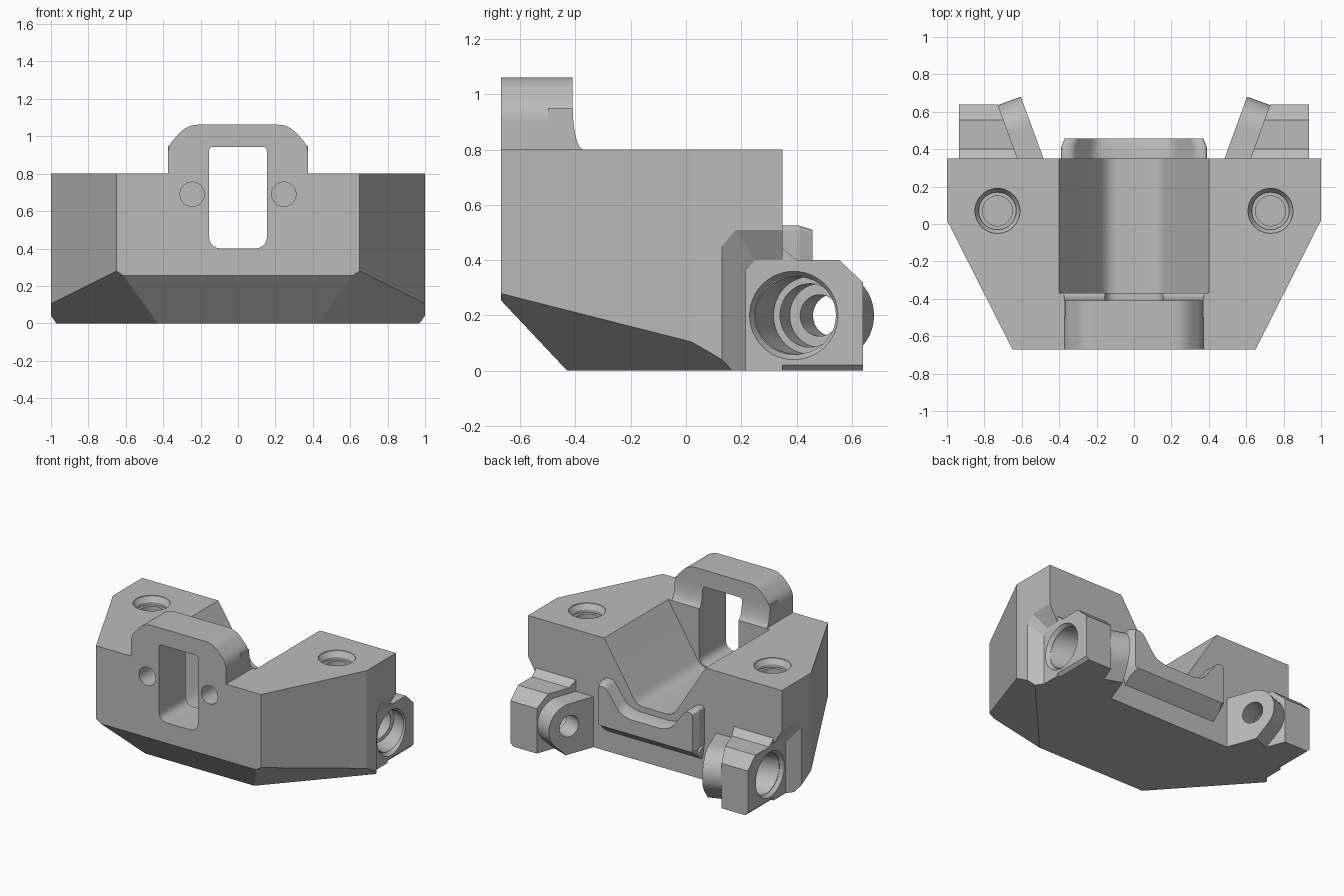
import bpy, bmesh, math
from mathutils import Vector

default = bpy.data.objects.get("Cube")
if default:
    bpy.data.objects.remove(default, do_unlink=True)

grey = bpy.data.materials.new("light grey")
grey.use_nodes = True
colour = (0.5, 0.5, 0.5, 1)
grey.diffuse_color = colour
grey.node_tree.nodes["Principled BSDF"].inputs["Base Color"].default_value = colour


def loft(name, loops, planes=()):
    """Solid through matching loops, trimmed by (point, outward normal) planes."""
    bm = bmesh.new()
    rings = [[bm.verts.new(p) for p in loop] for loop in loops]
    n = len(rings[0])
    for a, b in zip(rings, rings[1:]):
        for i in range(n):
            j = (i + 1) % n
            bm.faces.new((a[i], a[j], b[j], b[i]))
    bm.faces.new(rings[0])
    bm.faces.new(rings[-1])
    for co, no in planes:
        geom = bm.verts[:] + bm.edges[:] + bm.faces[:]
        bmesh.ops.bisect_plane(bm, geom=geom, plane_co=co, plane_no=no, clear_outer=True)
        rim = [e for e in bm.edges if e.is_boundary]
        bmesh.ops.holes_fill(bm, edges=rim, sides=0)
    bmesh.ops.recalc_face_normals(bm, faces=bm.faces[:])
    mesh = bpy.data.meshes.new(name)
    bm.to_mesh(mesh)
    bm.free()
    mesh.materials.append(grey)
    ob = bpy.data.objects.new(name, mesh)
    bpy.context.collection.objects.link(ob)
    return ob


def prism_y(name, outline, y0, y1):
    return loft(name, [[(x, y, z) for x, z in outline] for y in (y0, y1)])


def prism_x(name, outline, x0, x1, planes=()):
    return loft(name, [[(x, y, z) for y, z in outline] for x in (x0, x1)], planes)


def mirrored(half):
    return half + [(-x, z) for x, z in reversed(half)]


def rounded(corners):
    """Outline from (x, z, rounding length) corners."""
    out = []
    for i, (x, z, r) in enumerate(corners):
        p = Vector((x, z))
        if not r:
            out.append((x, z))
            continue
        a, b = (p + (Vector(corners[k][:2]) - p).normalized() * r
                for k in (i - 1, (i + 1) % len(corners)))
        for k in range(9):
            t = k / 8
            out.append(tuple(a * (1 - t) ** 2 + p * 2 * t * (1 - t) + b * t * t))
    return out


def mirrored_round(half):
    return rounded(half + [(-x, z, r) for x, z, r in reversed(half)])


def turned(name, origin, axis, steps, sides=48):
    """Stepped round solid from (depth, radius) pairs along an axis."""
    axis = Vector(axis).normalized()
    u = axis.orthogonal().normalized()
    v = axis.cross(u)
    angles = [math.tau * i / sides for i in range(sides)]
    return loft(name, [[Vector(origin) + axis * d + (u * math.cos(t) + v * math.sin(t)) * r
                        for t in angles] for d, r in steps])


def combine(target, tool, operation):
    mod = target.modifiers.new(operation, 'BOOLEAN')
    mod.operation, mod.solver, mod.object = operation, 'EXACT', tool
    bpy.context.view_layer.objects.active = target
    bpy.ops.object.modifier_apply(modifier=mod.name)
    bpy.data.objects.remove(tool, do_unlink=True)


# Main block with chamfered underside
plan = mirrored([(0.65, -0.67), (1, 0.02), (1, 0.35)])
trims = [((0, -0.43, 0), (0, -0.255, -0.24))]
trims += [((s * 0.43, -0.43, 0), (s * 0.151, -0.1365, -0.236)) for s in (1, -1)]
body = loft("mounting_block", [[(x, y, z) for x, y in plan] for z in (0, 0.8)], trims)

# Raised front bridge and the fillet behind it
bridge = mirrored_round([(0.375, 0.7, 0), (0.375, 0.95, 0.05), (0.27, 1.062, 0.06)])
combine(body, prism_y("bridge", bridge, -0.67, -0.41), 'UNION')
curve = [(-0.37 - 0.04 * math.sin(t), 0.95 - 0.15 * math.cos(t))
         for t in [math.pi / 2 * i / 8 for i in range(9)]]
fillet = [(-0.5, 0.95), (-0.5, 0.7), (-0.37, 0.7)] + curve
combine(body, prism_x("bridge_fillet", fillet, -0.375, 0.375), 'UNION')

# Central trough, open to the rear
trough = mirrored_round([(0.4, 0.95, 0), (0.4, 0.8, 0), (0.14, 0.39, 0.06)])
combine(body, prism_y("trough_cutter", trough, -0.37, 0.6), 'DIFFERENCE')


# Rear lip under the trough
def lip_ring(y, bottom, width, drop):
    half = [(0.12, 0.35, 0), (0.21, 0.37, 0.04), (0.33, 0.525, 0.03),
            (0.39, 0.525, 0.02), (0.39, 0.25, 0)]
    ring = mirrored_round([(x * width, z - drop, r) for x, z, r in half])
    ring = [(x, y, z) for x, z in ring]
    mid = len(ring) // 2
    floor = [(0.37 * width, y, bottom), (-0.37 * width, y, bottom)]
    return ring[:mid] + floor + ring[mid:]


lip = loft("rear_lip", [lip_ring(0.33, 0.13, 1, 0), lip_ring(0.41, 0.19, 1, 0),
                        lip_ring(0.457, 0.23, 0.95, 0.015)])
combine(body, lip, 'UNION')

# Front slot and two blind front holes
slot = mirrored_round([(0.155, 0.4, 0.07), (0.155, 0.943, 0.025)])
combine(body, prism_y("slot_cutter", slot, -0.8, -0.33), 'DIFFERENCE')

tilt = math.radians(20)
for s in (1, -1):
    combine(body, turned("front_hole", (s * 0.245, -0.67, 0.69), (0, 1, 0),
                         [(-0.1, 0.065), (0.15, 0.065)]), 'DIFFERENCE')

    # Countersunk hole in the top
    combine(body, turned("top_hole", (s * 0.73, 0.07, 0.8), (0, 0, -1),
                         [(-0.1, 0.12), (0.01, 0.12), (0.04, 0.1), (0.06, 0.1),
                          (0.06, 0.08), (0.35, 0.08)]), 'DIFFERENCE')

    # Tapered recess in the side
    outer = [(0.13, -0.1), (0.13, 0.45), (0.18, 0.51), (0.6, 0.51), (0.6, -0.1)]
    inner = [(0.215, -0.1), (0.215, 0.36), (0.25, 0.4), (0.6, 0.4), (0.6, -0.1)]
    recess = [[(s * x, y, z) for y, z in loop]
              for x, loop in ((1.1, outer), (1, outer), (0.935, inner))]
    combine(body, loft("side_recess", recess), 'DIFFERENCE')

    # Pivot frame: inward bore axis, and direction along the tab
    pivot = Vector((s * 0.935, 0.39, 0.2))
    axis = Vector((-s * math.cos(tilt), math.sin(tilt), 0))
    along = Vector((s * math.sin(tilt), math.cos(tilt), 0))

    # Square lug, trimmed against the tab
    lug = [(0.215, 0), (0.64, 0), (0.64, 0.32), (0.555, 0.4), (0.4, 0.4),
           (0.345, 0.447), (0.3, 0.447), (0.25, 0.4), (0.215, 0.36)]
    trims = [(pivot + axis * 0.28, axis), ((s * 0.935, 0, 0.02), (s, 0, -1))]
    combine(body, prism_x("side_lug", lug, s * 0.5, s * 0.935, trims), 'UNION')

    # Angled tab with rounded end
    arc = [math.radians(90 - 135 * i / 18) for i in range(19)]
    tab = [(-0.25, -0.2), (-0.25, 0.16)]
    tab += [(0.16 * math.cos(t), 0.16 * math.sin(t)) for t in arc] + [(0.026, -0.2)]
    combine(body, loft("angled_tab", [[pivot + axis * d + along * a + Vector((0, 0, h))
                                       for a, h in tab] for d in (0.2735, 0.41)]), 'UNION')

    # Stepped bore through lug and tab
    combine(body, turned("bore_rim", pivot, (-s, 0, 0),
                         [(-0.1, 0.16), (0, 0.16), (0.025, 0.142)]), 'DIFFERENCE')
    combine(body, turned("bore", pivot, axis,
                         [(-0.1, 0.14), (0.17, 0.14), (0.17, 0.115), (0.2735, 0.115),
                          (0.2735, 0.075), (0.5, 0.075)]), 'DIFFERENCE')

# Smooth the curved faces, keep the edges sharp
bpy.ops.object.select_all(action='DESELECT')
body.select_set(True)
bpy.context.view_layer.objects.active = body
bpy.ops.object.shade_smooth_by_angle(angle=math.radians(20))
